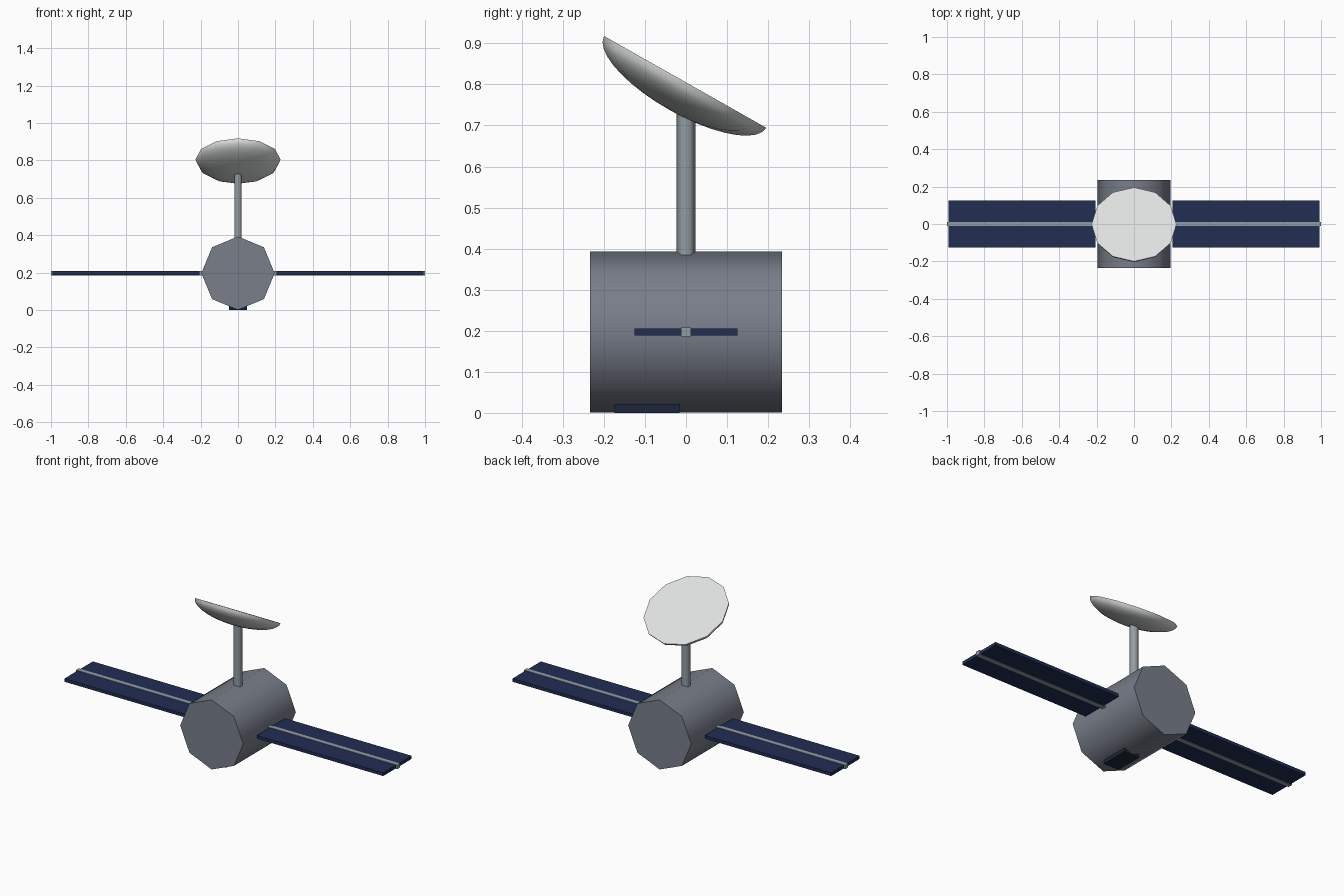
import bpy, bmesh, math
from mathutils import Matrix, Vector

if "Cube" in bpy.data.objects:
    bpy.data.objects.remove(bpy.data.objects["Cube"], do_unlink=True)


def material(name, rgb):
    # Flat colour from sRGB bytes
    col = [(c / 255 / 12.92) if c < 11 else ((c / 255 + 0.055) / 1.055) ** 2.4 for c in rgb] + [1]
    m = bpy.data.materials.new(name)
    m.use_nodes = True
    m.diffuse_color = col
    m.node_tree.nodes["Principled BSDF"].inputs["Base Color"].default_value = col
    return m


HULL = material("hull grey", (120, 126, 138))
PANEL = material("panel navy", (33, 46, 84))
METAL = material("light metal", (146, 157, 163))
DISH = material("dish white", (222, 225, 224))
LENS = material("dark glass", (27, 38, 56))


def finish(name, bm, mat, smooth=False):
    bmesh.ops.recalc_face_normals(bm, faces=bm.faces)
    mesh = bpy.data.meshes.new(name)
    bm.to_mesh(mesh)
    bm.free()
    mesh.materials.append(mat)
    obj = bpy.data.objects.new(name, mesh)
    bpy.context.collection.objects.link(obj)
    if smooth:
        bpy.ops.object.select_all(action="DESELECT")
        obj.select_set(True)
        bpy.context.view_layer.objects.active = obj
        bpy.ops.object.shade_smooth_by_angle(angle=math.radians(65))
    return obj


def box(name, mat, lo, hi):
    lo, hi = Vector(lo), Vector(hi)
    bm = bmesh.new()
    bmesh.ops.create_cube(bm, size=1, matrix=Matrix.Translation((lo + hi) / 2) @ Matrix.Diagonal((*(hi - lo), 1)))
    return finish(name, bm, mat)


def prism(name, mat, sides, radius, depth, matrix):
    bm = bmesh.new()
    bmesh.ops.create_cone(bm, cap_ends=True, segments=sides, radius1=radius, radius2=radius,
                          depth=depth, matrix=matrix)
    return finish(name, bm, mat, True)


# Octagonal hull lying along y, with a corner at the top and bottom
AXIS = 0.197
prism("hull", HULL, 8, 0.196, 0.468,
      Matrix.Translation((0, 0, AXIS)) @ Matrix.Rotation(math.pi / 2, 4, "X"))

# Six-sided mast, from inside the hull up to the dish
prism("mast", METAL, 6, 0.023, 0.38, Matrix.Translation((0, 0, 0.54)))

# Shallow dish with a flat top, tilted toward the back
bm = bmesh.new()
bmesh.ops.create_uvsphere(bm, u_segments=12, v_segments=18, radius=0.227)
cut = bmesh.ops.bisect_plane(bm, geom=bm.verts[:] + bm.edges[:] + bm.faces[:], dist=0.0001,
                             plane_co=(0, 0, 0), plane_no=(0, 0, 1), clear_outer=True)
bmesh.ops.contextual_create(bm, geom=[e for e in bm.edges if e.is_boundary])
bm.transform(Matrix.Translation((0, -0.002, 0.806)) @ Matrix.Rotation(math.radians(-29.5), 4, "X")
             @ Matrix.Diagonal((1, 1, 0.345, 1)))
finish("dish", bm, DISH, True)

# Solar wings, each a panel around a slightly thicker spar
for side, sx in (("left", 1), ("right", -1)):
    for part, mat, x0, x1, half_y, half_z in (("panel", PANEL, 0.205, 0.992, 0.126, 0.009),
                                              ("spar", METAL, 0.18, 1.0, 0.012, 0.0115)):
        xs = sorted((sx * x0, sx * x1))
        box(f"{side}_{part}", mat, (xs[0], -half_y, AXIS - half_z), (xs[1], half_y, AXIS + half_z))

# Sensor under the front half of the hull
box("sensor", LENS, (-0.047, -0.174, 0), (0.047, -0.016, 0.022))
